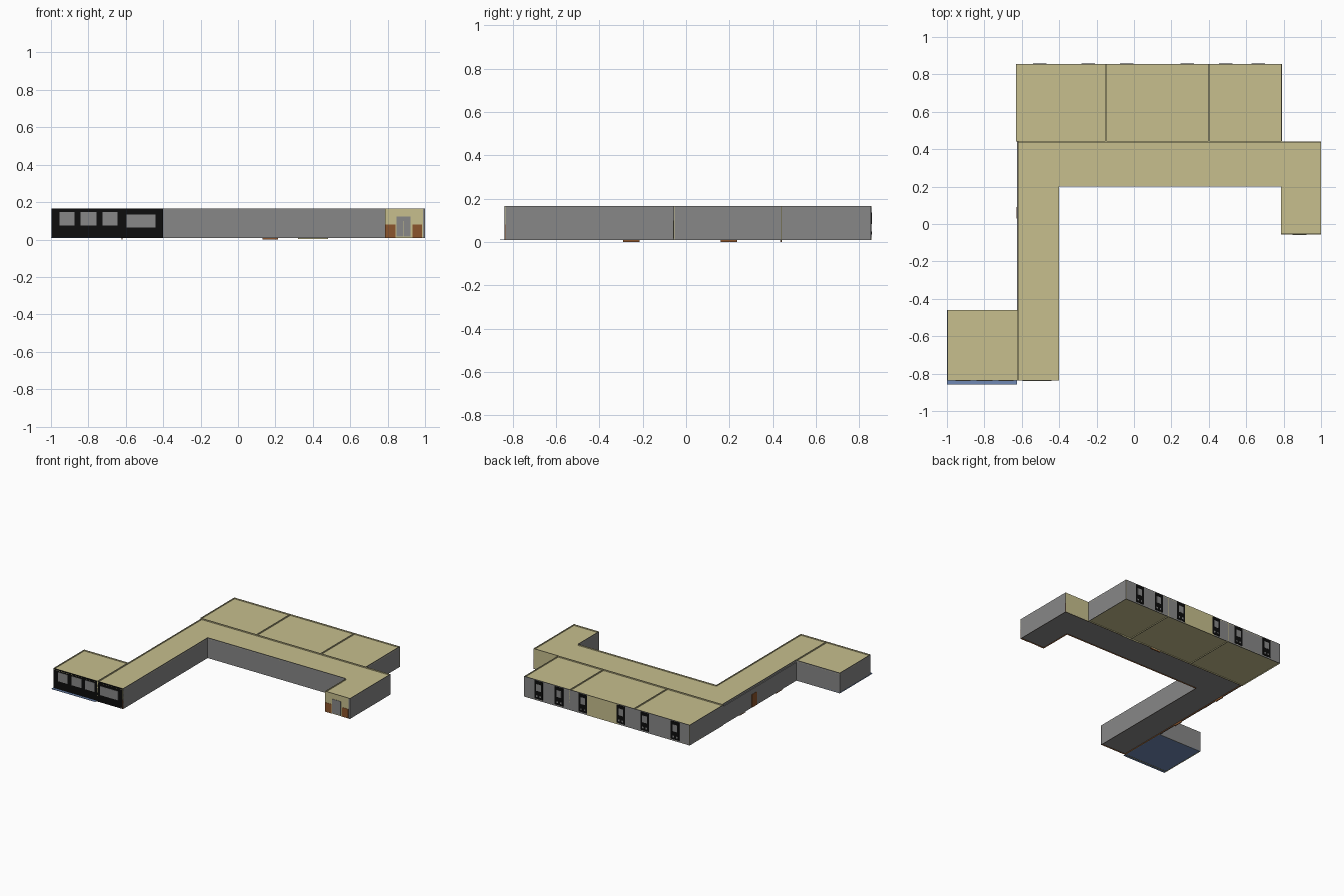
import bpy, bmesh
from mathutils import Vector

if "Cube" in bpy.data.objects:
    bpy.data.objects.remove(bpy.data.objects["Cube"])

# --- colours ---
COLOURS = {
    "wall_grey": (0.245, 0.245, 0.245),
    "tan_plaster": (0.57, 0.52, 0.27),
    "brown_panel": (0.26, 0.09, 0.025),
    "frame_black": (0.004, 0.004, 0.004),
    "floor_blue": (0.16, 0.25, 0.46),
}
NAMES = list(COLOURS)
MATS = []
for n, c in COLOURS.items():
    m = bpy.data.materials.new(n)
    m.diffuse_color = (*c, 1)
    m.use_nodes = True
    m.node_tree.nodes["Principled BSDF"].inputs["Base Color"].default_value = m.diffuse_color
    MATS.append(m)
GREY, TAN, BROWN, BLACK, BLUE = range(5)

Z0, Z1 = 0.008, 0.166          # wall bottom and top
FLOOR, CEIL, DADO = 0.014, 0.157, 0.08


def prism(bm, pts, z0, z1, mat):
    """Extruded outline (counter-clockwise points) between two heights."""
    lo = [bm.verts.new((x, y, z0)) for x, y in pts]
    hi = [bm.verts.new((x, y, z1)) for x, y in pts]
    n = len(pts)
    faces = [bm.faces.new(lo[::-1]), bm.faces.new(hi)]
    for i in range(n):
        j = (i + 1) % n
        faces.append(bm.faces.new((lo[i], lo[j], hi[j], hi[i])))
    for f in faces:
        f.material_index = mat


def finish(name, bm):
    me = bpy.data.meshes.new(name)
    bm.to_mesh(me)
    bm.free()
    for m in MATS:
        me.materials.append(m)
    ob = bpy.data.objects.new(name, me)
    bpy.context.collection.objects.link(ob)


def rect(x0, x1, y0, y1):
    return [(x0, y0), (x1, y0), (x1, y1), (x0, y1)]


def box(name, x0, x1, y0, y1, z0, z1, mat):
    bm = bmesh.new()
    prism(bm, rect(x0, x1, y0, y1), z0, z1, mat)
    finish(name, bm)


def room(name, pts, floor, outer=None, dado=TAN):
    """Thin layered walls with a recessed floor and ceiling."""
    outer = outer or {}
    bm = bmesh.new()
    n = len(pts)
    for i in range(n):
        p, q = Vector(pts[i]), Vector(pts[(i + 1) % n])
        d = (q - p).normalized()
        inward = Vector((-d.y, d.x))

        def layer(a, b, z0, z1, mat):
            quad = [p + inward * a, q + inward * a, q + inward * b, p + inward * b]
            prism(bm, quad, z0, z1, mat)
        layer(0, 0.001, Z0, Z1, outer.get(i, GREY))
        layer(0.001, 0.003, Z0, DADO, dado)
        layer(0.001, 0.003, DADO, Z1, TAN)
    finish(name + "_walls", bm)
    for part, z, mat in (("_floor", FLOOR, floor), ("_ceiling", CEIL - 0.002, TAN)):
        bm = bmesh.new()
        prism(bm, pts, z, z + 0.002, mat)
        finish(name + part, bm)


# --- corridor, including the entrance wing on the right ---
room("corridor", [(-.62, -.837), (-.40, -.837), (-.40, .2), (.785, .2),
                  (.785, -.055), (1, -.055), (1, .44), (-.62, .44)],
     GREY, {0: BLACK, 4: TAN, 6: TAN}, BROWN)

# --- three back rooms ---
cuts = [-.63, -.15, .40, .79]
for k in range(3):
    room(f"back_room_{k + 1}", rect(cuts[k], cuts[k + 1], .44, .855), TAN)
box("middle_room_back_panel", -.02, .25, .854, .8565, Z0, Z1, TAN)

# --- back windows: black frame with panes ---
for k, x in enumerate((.665, .49, .285, -.04, -.245, -.505)):
    box(f"back_window_frame_{k + 1}", x - .036, x + .036, .853, .857, .02, .16, BLACK)
    box(f"back_window_pane_{k + 1}", x - .02, x + .02, .854, .858, .082, .135, GREY)
    for s in (-1, 1):
        box(f"back_window_low_pane_{k + 1}_{s}", x + s * .015 - .006, x + s * .015 + .006,
            .854, .858, .035, .048, GREY)

# --- front left room with blue floor running out in front ---
room("front_room", rect(-.998, -.62, -.837, -.46), BLUE, {0: BLACK})
box("blue_floor_apron", -1, -.625, -.858, -.46, .011, .014, BLUE)

# --- front windows ---
for k, (x0, x1, z0, z1) in enumerate(((-.955, -.875, .076, .146), (-.843, -.757, .076, .146),
                                      (-.725, -.645, .076, .146), (-.596, -.441, .065, .135))):
    box(f"front_window_{k + 1}", x0, x1, -.839, -.835, z0, z1, GREY)

# --- entrance wall: brown panels either side of the door ---
for k, (x0, x1) in enumerate(((.787, .842), (.932, .985))):
    box(f"entrance_brown_panel_{k + 1}", x0, x1, -.057, -.054, Z0, DADO, BROWN)
box("entrance_door", .848, .922, -.058, -.053, .015, .122, GREY)
box("entrance_door_split", .8845, .8865, -.059, -.053, .015, .1, TAN)
box("entrance_side_trim", .988, 1, -.057, -.054, Z0, Z1, GREY)

# --- outer skin on the left corridor wall and door sills ---
box("left_wall_skin", -.626, -.62, -.46, .44, Z0, .15, GREY)
box("left_wall_door", -.628, -.62, .03, .09, Z0, .11, BROWN)
for k, y in enumerate((-.29, .16)):
    box(f"left_door_sill_{k + 1}", -.624, -.617, y, y + .075, 0, .012, BROWN)
box("room_door_sill", .13, .215, .436, .443, 0, .012, BROWN)
box("room_wall_sill", .32, .48, .438, .443, .004, .012, TAN)
